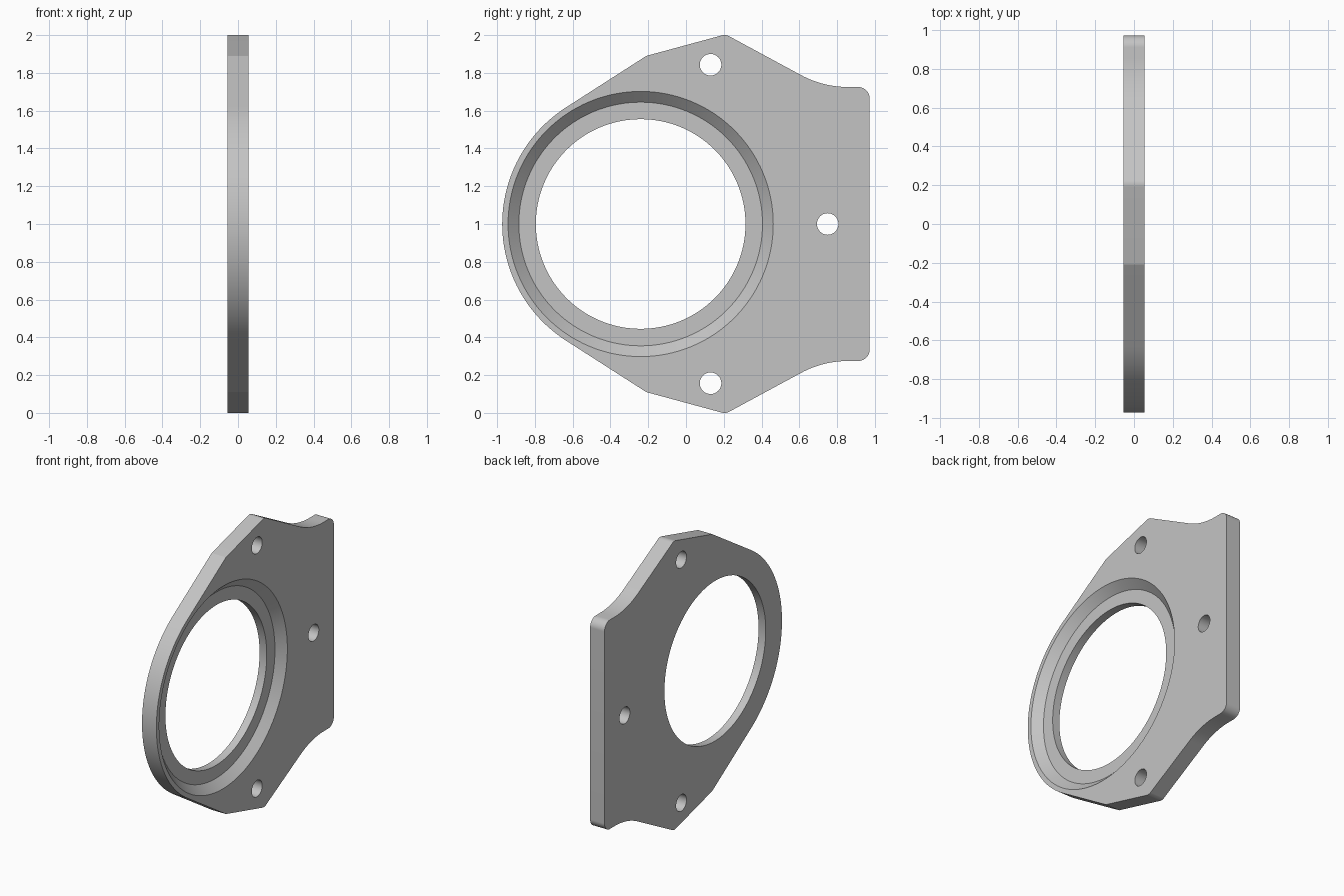
import bpy, bmesh
from math import radians, sin, cos, tan, pi
from mathutils import Vector, Matrix

cube = bpy.data.objects.get("Cube")
if cube:
    bpy.data.objects.remove(cube, do_unlink=True)

HALF = 0.055            # half the plate thickness
MID = 1.0               # height of the symmetry line
BORE = Vector((-0.24, MID))

grey = bpy.data.materials.new("plain_grey")
grey.use_nodes = True
grey.diffuse_color = (0.55, 0.55, 0.55, 1)
grey.node_tree.nodes["Principled BSDF"].inputs["Base Color"].default_value = grey.diffuse_color


def arc(centre, r, start, end, n):
    """Points on an arc in the (y, z) plane, angles in degrees."""
    steps = [radians(start + (end - start) * i / n) for i in range(n + 1)]
    return [Vector((centre[0] + r * cos(a), centre[1] + r * sin(a))) for a in steps]


def fillet(prev, corner, nxt, r, n):
    """Rounded corner between two straight edges."""
    p, c, q = Vector(prev), Vector(corner), Vector(nxt)
    u, v = (p - c).normalized(), (q - c).normalized()
    half = u.angle(v) / 2
    centre = c + (u + v).normalized() * r / sin(half)
    a, b = c + u * r / tan(half) - centre, c + v * r / tan(half) - centre
    return [centre + a.lerp(b, i / n).normalized() * r for i in range(n + 1)]


def finish(name, bm):
    bmesh.ops.recalc_face_normals(bm, faces=bm.faces)
    mesh = bpy.data.meshes.new(name)
    bm.to_mesh(mesh)
    bm.free()
    mesh.materials.append(grey)
    obj = bpy.data.objects.new(name, mesh)
    bpy.context.collection.objects.link(obj)
    return obj


def turned_cutter(name, centre, profile, n):
    """Solid of revolution along x from (x, radius) pairs."""
    bm = bmesh.new()
    rings = [[bm.verts.new((x, centre[0] + r * cos(2 * pi * i / n), centre[1] + r * sin(2 * pi * i / n)))
              for i in range(n)] for x, r in profile]
    for a, b in zip(rings, rings[1:]):
        for i in range(n):
            j = (i + 1) % n
            bm.faces.new((a[i], a[j], b[j], b[i]))
    bm.faces.new(rings[0])
    bm.faces.new(rings[-1])
    obj = finish(name, bm)
    obj.hide_render = True
    return obj


# Upper half of the outline, from the round nose to the straight mounting edge
shoulder, peak, flank, edge = (-0.21, 1.89), (0.21, 2.004), (0.608, 1.789), 0.972
upper = arc(BORE, 0.733, 180, 122.4, 24)
upper.append(Vector(shoulder))
upper += fillet(shoulder, peak, flank, 0.05, 8)
upper += arc((0.86, 2.255), 0.53, 241.6, 270, 12)
upper += fillet((0.86, 1.725), (edge, 1.725), (edge, MID), 0.06, 12)
lower = [Vector((p.x, 2 * MID - p.y)) for p in reversed(upper[1:])]

# Flat plate
bm = bmesh.new()
face = bm.faces.new([bm.verts.new((-HALF, p.x, p.y)) for p in upper + lower])
out = bmesh.ops.extrude_face_region(bm, geom=[face])
bmesh.ops.translate(bm, vec=(2 * HALF, 0, 0), verts=[v for v in out["geom"] if isinstance(v, bmesh.types.BMVert)])
plate = finish("flange_plate", bm)

# Large bore with a tapered seat on the right face, and three bolt holes
cutters = [turned_cutter("bore_cutter", BORE,
                         [(-0.1, 0.555), (0, 0.555), (0, 0.645), (HALF, 0.702), (0.1, 0.702)], 128)]
for centre in ((0.13, MID + 0.843), (0.13, MID - 0.843), (0.75, MID)):
    cutters.append(turned_cutter("bolt_hole_cutter", centre, [(-0.1, 0.057), (0.1, 0.057)], 48))

bpy.ops.object.select_all(action='DESELECT')
bpy.context.view_layer.objects.active = plate
plate.select_set(True)
for cutter in cutters:
    mod = plate.modifiers.new("cut", 'BOOLEAN')
    mod.operation = 'DIFFERENCE'
    mod.solver = 'EXACT'
    mod.object = cutter
    bpy.ops.object.modifier_apply(modifier=mod.name)
    bpy.data.objects.remove(cutter, do_unlink=True)

bpy.ops.object.shade_smooth_by_angle(angle=radians(10))
